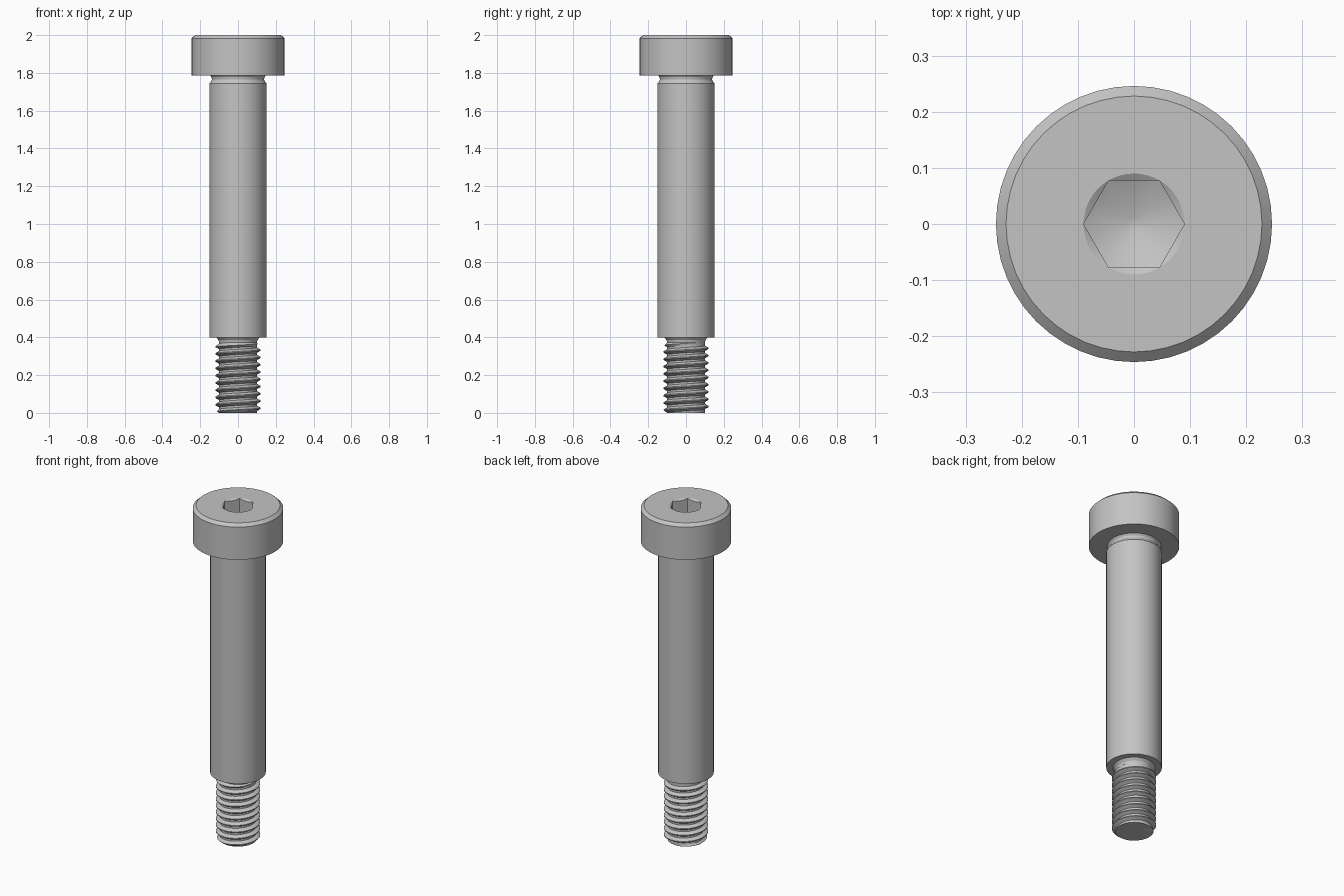
import bpy, bmesh, math

cube = bpy.data.objects.get("Cube")
if cube:
    bpy.data.objects.remove(cube, do_unlink=True)

SEGMENTS = 48

steel = bpy.data.materials.new("grey steel")
steel.use_nodes = True
GREY = (0.55, 0.55, 0.55, 1)
steel.diffuse_color = GREY
steel.node_tree.nodes["Principled BSDF"].inputs["Base Color"].default_value = GREY


def lathe(name, rows):
    """Revolve rows, each a (radius, z) pair or a function of the angle giving one."""
    bm = bmesh.new()
    grid = []
    for row in rows:
        ring = []
        for j in range(SEGMENTS + 1):
            a = math.tau * j / SEGMENTS
            r, z = row(a) if callable(row) else row
            ring.append(bm.verts.new((r * math.cos(a), r * math.sin(a), z)))
        grid.append(ring)
    for low, high in zip(grid, grid[1:]):
        for j in range(SEGMENTS):
            bm.faces.new((low[j], low[j + 1], high[j + 1], high[j]))
    bmesh.ops.remove_doubles(bm, verts=bm.verts, dist=0.0002)
    mesh = bpy.data.meshes.new(name)
    bm.to_mesh(mesh)
    bm.free()
    mesh.materials.append(steel)
    obj = bpy.data.objects.new(name, mesh)
    bpy.context.collection.objects.link(obj)
    bpy.ops.object.select_all(action="DESELECT")
    obj.select_set(True)
    bpy.context.view_layer.objects.active = obj
    bpy.ops.object.shade_smooth_by_angle(angle=math.radians(25))
    return obj


# Head with chamfered rim and hexagonal socket
HEX_CORNER = 0.09
HEX_FLAT = HEX_CORNER * math.cos(math.pi / 6)


def hex_radius(a):
    return HEX_FLAT / math.cos(a % (math.pi / 3) - math.pi / 6)


def socket_rim(a):
    r = hex_radius(a)
    return r, 2 - (HEX_CORNER - r) * 0.6


def socket_floor(a):
    r = hex_radius(a)
    return r, 1.85 + r * 0.45


lathe("socket_head", [
    (0.148, 1.787), (0.246, 1.787), (0.246, 1.983), (0.228, 2.0),
    (HEX_CORNER, 2.0), socket_rim, socket_floor, (0.012, 1.855), (0, 1.855)])

# Shoulder with the undercut below the head
lathe("shoulder", [
    (0.115, 0.4), (0.151, 0.4), (0.151, 1.745), (0.142, 1.755),
    (0.138, 1.765), (0.14, 1.777), (0.148, 1.787)])

# Helical thread with chamfered tip and runout, and the neck above it
PITCH, ROOT, CREST, TOP = 0.0385, 0.1, 0.12, 0.372
TOOTH = [(0, ROOT), (0.26, ROOT), (0.56, CREST), (0.7, CREST)]


def thread_row(turn, part, radius):
    def row(a):
        z = PITCH * (turn + part + a / math.tau)
        if z <= 0 or z >= TOP:
            return ROOT, min(max(z, 0), TOP)
        return min(radius, 0.103 + z, ROOT + TOP - z), z
    return row


turns = math.ceil(TOP / PITCH) + 1
thread = [thread_row(t, p, r) for t in range(-2, turns) for p, r in TOOTH]
lathe("threaded_end", [(0, 0)] + thread + [(ROOT, TOP), (0.103, 0.385), (0.115, 0.4)])
